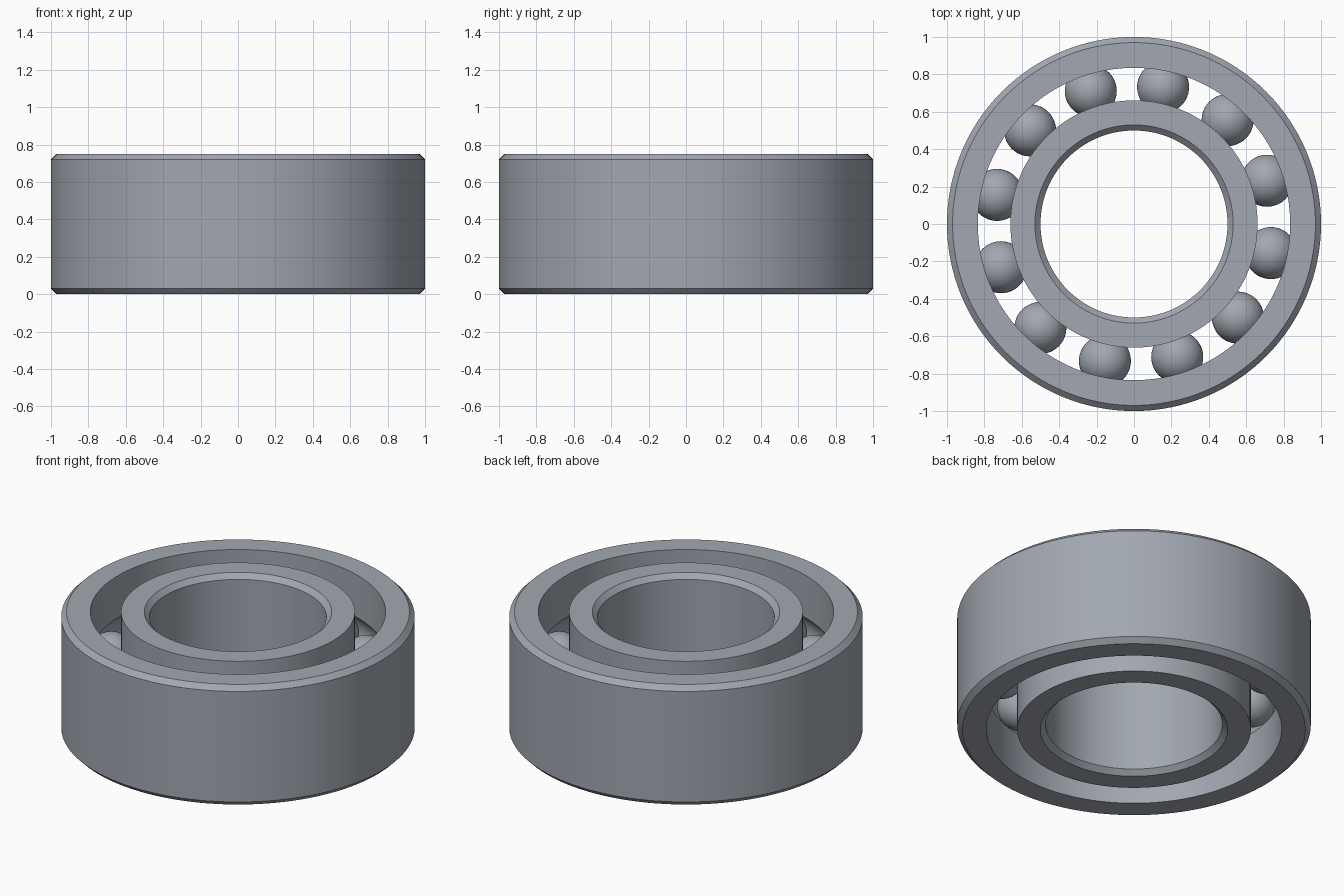
import bpy
import math

cube = bpy.data.objects.get("Cube")
if cube:
    bpy.data.objects.remove(cube, do_unlink=True)

HEIGHT, CHAMFER = 0.75, 0.03
MID = HEIGHT / 2
PITCH, BALL_R, BALLS = 0.748, 0.139, 12
GROOVE_R = BALL_R + 0.001
SEGMENTS = 128

steel = bpy.data.materials.new("steel grey")
steel.use_nodes = True
colour = (0.36, 0.39, 0.44, 1)
steel.diffuse_color = colour
steel.node_tree.nodes["Principled BSDF"].inputs["Base Color"].default_value = colour


def finish(obj):
    obj.data.materials.append(steel)
    bpy.ops.object.select_all(action="DESELECT")
    obj.select_set(True)
    bpy.context.view_layer.objects.active = obj
    bpy.ops.object.shade_smooth_by_angle(angle=math.radians(30))


def ring(name, plain_r, race_r):
    """Ring with a chamfered plain wall and a grooved race wall."""
    side = 1 if race_r > plain_r else -1
    c = CHAMFER * side
    profile = [(plain_r + c, HEIGHT), (plain_r, HEIGHT - CHAMFER),
               (plain_r, CHAMFER), (plain_r + c, 0), (race_r, 0)]
    # Ball groove: circular arc centred on the pitch circle
    half = math.acos(abs(PITCH - race_r) / GROOVE_R)
    for i in range(17):
        a = half * (i / 8 - 1)
        profile.append((PITCH - side * GROOVE_R * math.cos(a), MID + GROOVE_R * math.sin(a)))
    profile.append((race_r, HEIGHT))
    if side < 0:
        profile.reverse()

    n = len(profile)
    verts, faces = [], []
    for s in range(SEGMENTS):
        a = math.tau * s / SEGMENTS
        verts += [(r * math.cos(a), r * math.sin(a), z) for r, z in profile]
        t = (s + 1) % SEGMENTS
        for i in range(n):
            j = (i + 1) % n
            faces.append((s * n + i, s * n + j, t * n + j, t * n + i))
    mesh = bpy.data.meshes.new(name)
    mesh.from_pydata(verts, [], faces)
    obj = bpy.data.objects.new(name, mesh)
    bpy.context.collection.objects.link(obj)
    # Consistent outward normals
    bpy.context.view_layer.objects.active = obj
    bpy.ops.object.mode_set(mode="EDIT")
    bpy.ops.mesh.select_all(action="SELECT")
    bpy.ops.mesh.normals_make_consistent(inside=False)
    bpy.ops.object.mode_set(mode="OBJECT")
    finish(obj)


ring("outer_ring", 1.0, 0.835)
ring("inner_ring", 0.5, 0.661)

# Rolling balls
for k in range(BALLS):
    a = math.radians(18) + math.tau * k / BALLS
    bpy.ops.mesh.primitive_uv_sphere_add(
        segments=48, ring_count=24, radius=BALL_R,
        location=(PITCH * math.cos(a), PITCH * math.sin(a), MID))
    ball = bpy.context.object
    ball.name = f"ball_{k + 1}"
    finish(ball)
